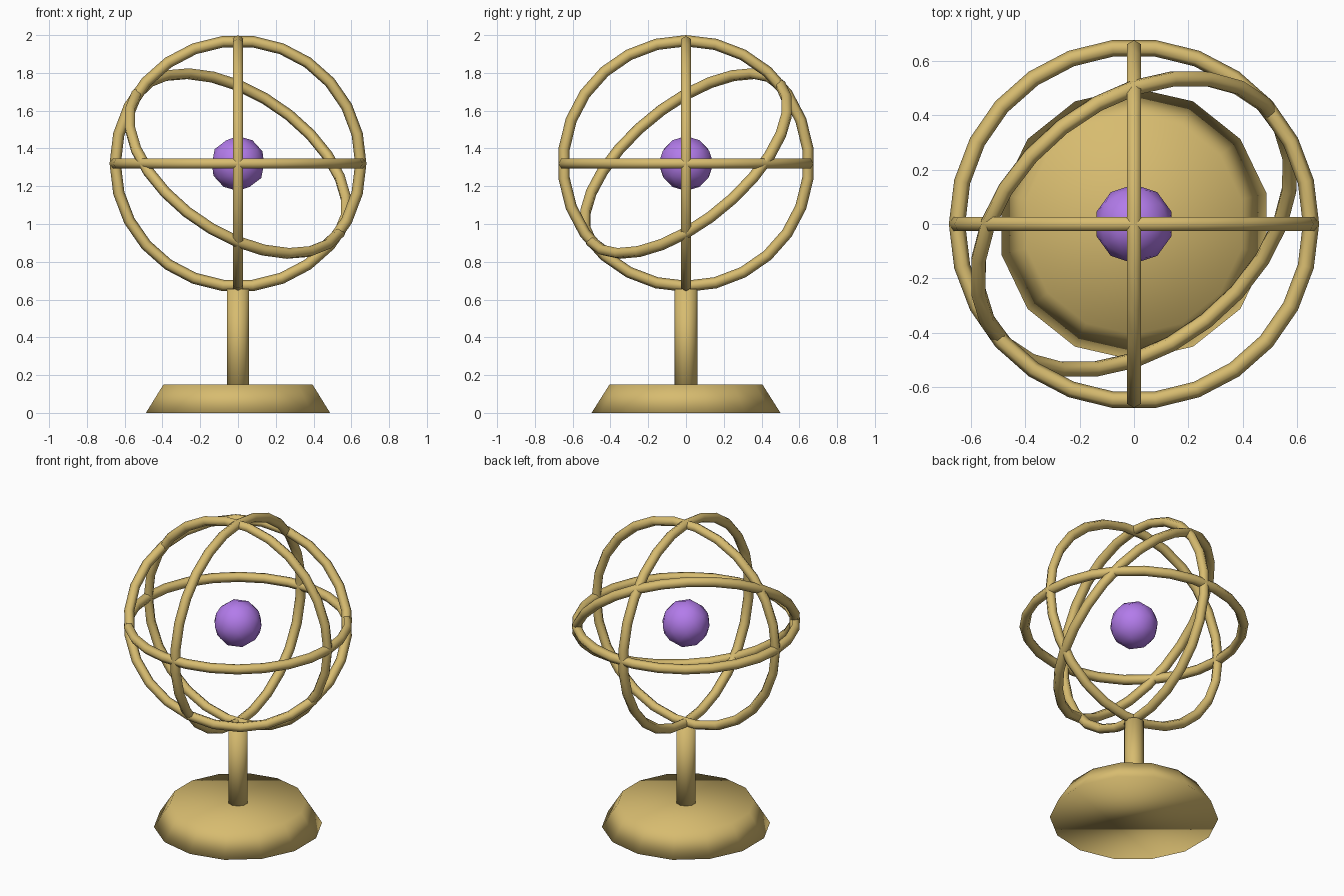
import bpy

if "Cube" in bpy.data.objects:
    bpy.data.objects.remove(bpy.data.objects["Cube"])

CENTRE = (0, 0, 1.32)


def material(name, color):
    m = bpy.data.materials.new(name)
    m.diffuse_color = color
    m.use_nodes = True
    m.node_tree.nodes["Principled BSDF"].inputs["Base Color"].default_value = m.diffuse_color
    return m


brass = material("brass", (0.68, 0.50, 0.16, 1))
violet = material("violet", (0.45, 0.20, 0.83, 1))


def finish(name, mat):
    ob = bpy.context.object
    ob.name = name
    ob.data.materials.append(mat)
    bpy.ops.object.shade_smooth()
    return ob


# Tapered foot
bpy.ops.mesh.primitive_cone_add(vertices=14, radius1=0.5, radius2=0.405,
                                depth=0.15, location=(0, 0, 0.075))
finish("base", brass)

# Post from the foot up to the rings
bpy.ops.mesh.primitive_cylinder_add(vertices=10, radius=0.06, depth=0.55,
                                    location=(0, 0, 0.38))
finish("stem", brass)

# Three perpendicular rings and one tilted ring
quarter = 1.5707963
rings = {
    "horizontal_ring": (0, 0, 0),
    "front_ring": (quarter, 0, 0),
    "side_ring": (0, quarter, 0),
    "tilted_ring": (0.6, 0.6, 0),
}
for name, rot in rings.items():
    bpy.ops.mesh.primitive_torus_add(major_segments=26, minor_segments=6,
                                     major_radius=0.65, minor_radius=0.03,
                                     location=CENTRE, rotation=rot)
    finish(name, brass)

# Ball floating at the centre
bpy.ops.mesh.primitive_ico_sphere_add(subdivisions=2, radius=0.145,
                                      location=CENTRE)
finish("centre_ball", violet)
